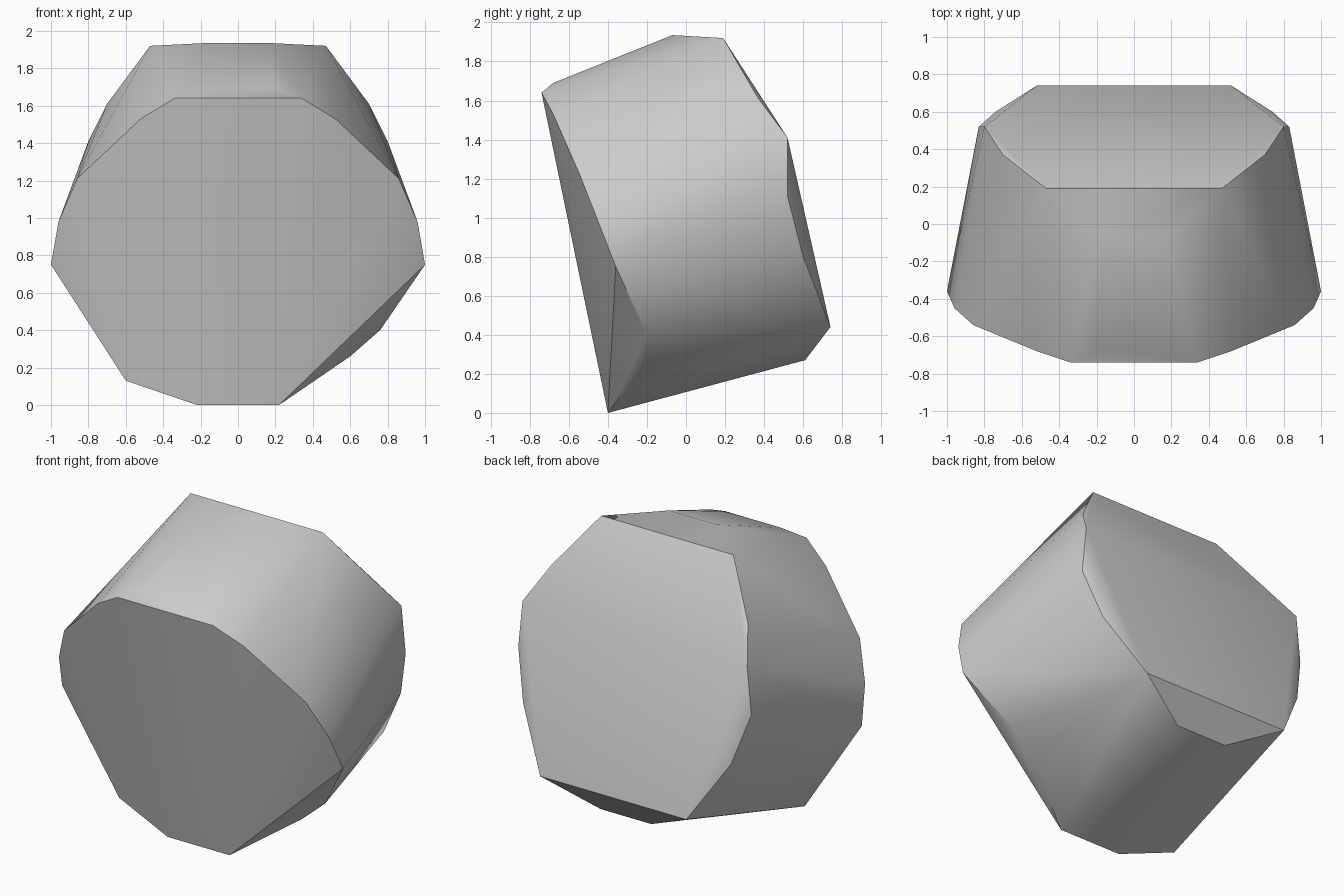
import bpy
import bmesh
import math

# Remove the default cube
default_cube = bpy.data.objects.get("Cube")
if default_cube:
    bpy.data.objects.remove(default_cube, do_unlink=True)


def make_material(name, color):
    material = bpy.data.materials.new(name)
    material.use_nodes = True
    material.diffuse_color = color
    material.node_tree.nodes["Principled BSDF"].inputs["Base Color"].default_value = color
    return material


def mirrored(points):
    return [(side * x, y, z) for x, y, z in points for side in (1, -1)]


def hull_object(name, points, material, smooth_angle):
    bm = bmesh.new()
    verts = [bm.verts.new(p) for p in points]
    result = bmesh.ops.convex_hull(bm, input=verts)
    # Drop points that ended up inside the stone
    loose = {v for v in result["geom_interior"] + result["geom_unused"]
             if isinstance(v, bmesh.types.BMVert)}
    bmesh.ops.delete(bm, geom=list(loose), context="VERTS")
    bmesh.ops.recalc_face_normals(bm, faces=bm.faces)
    mesh = bpy.data.meshes.new(name)
    bm.to_mesh(mesh)
    bm.free()
    mesh.materials.append(material)
    obj = bpy.data.objects.new(name, mesh)
    bpy.context.collection.objects.link(obj)
    bpy.ops.object.select_all(action="DESELECT")
    obj.select_set(True)
    bpy.context.view_layer.objects.active = obj
    bpy.ops.object.shade_smooth_by_angle(angle=math.radians(smooth_angle))
    return obj


# Half outline of the leaning front face, from bottom to top
front_rim = [
    (0.22, -0.4, 0), (1, -0.36, 0.75), (0.96, -0.45, 0.98),
    (0.86, -0.54, 1.21), (0.52, -0.68, 1.53), (0.34, -0.74, 1.64),
]
# Half outline of the smaller back face, from bottom to top
back_rim = [
    (0.18, 0.61, 0.27), (0.52, 0.74, 0.44), (0.74, 0.6, 0.8),
    (0.83, 0.52, 1.11), (0.8, 0.52, 1.41), (0.7, 0.37, 1.61), (0.47, 0.19, 1.92),
]
# Slight crown along the top
crown = [(0.2, -0.68, 1.69), (0.17, -0.07, 1.935)]
# The chipped lower corner on one side, the intact corner on the other
chipped_corner = [(0.76, -0.2, 0.4), (0.6, -0.21, 0.26)]
intact_corner = [(-0.6, -0.35, 0.13)]

stone_gray = make_material("stone gray", (0.6, 0.6, 0.6, 1))
outline = mirrored(front_rim + back_rim + crown) + chipped_corner + intact_corner
hull_object("faceted_stone", outline, stone_gray, 30)
